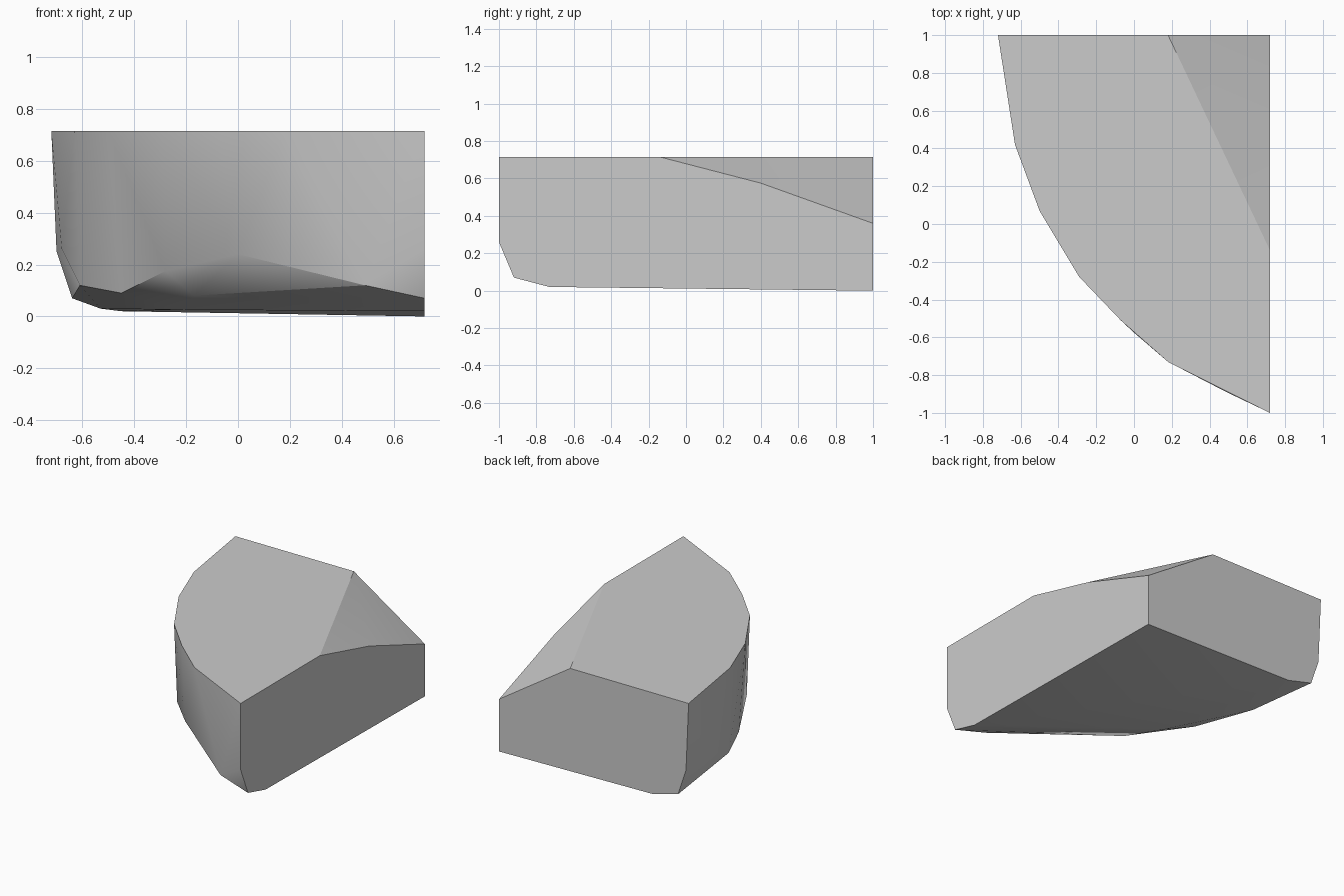
import bpy
import bmesh

# Remove the default cube
cube = bpy.data.objects.get("Cube")
if cube:
    bpy.data.objects.remove(cube, do_unlink=True)

TOP = 0.715      # height of the flat top
SIDE = 0.72      # x of the flat cut side
BACK = 1.0       # y of the flat cut back


def flat_material(name, color):
    mat = bpy.data.materials.new(name)
    mat.use_nodes = True
    mat.diffuse_color = color
    mat.node_tree.nodes["Principled BSDF"].inputs["Base Color"].default_value = color
    return mat


def hull_object(name, points, material):
    """Wrap a closed faceted block around the given corner points."""
    bm = bmesh.new()
    for point in points:
        bm.verts.new(point)
    result = bmesh.ops.convex_hull(bm, input=bm.verts[:])
    spare = set(result["geom_interior"]) | set(result["geom_unused"])
    spare = [g for g in spare if isinstance(g, bmesh.types.BMVert)]
    bmesh.ops.delete(bm, geom=spare, context="VERTS")
    # Merge coplanar triangles into clean faces
    bmesh.ops.dissolve_limit(bm, angle_limit=0.01, verts=bm.verts[:], edges=bm.edges[:])
    bmesh.ops.recalc_face_normals(bm, faces=bm.faces[:])
    mesh = bpy.data.meshes.new(name)
    bm.to_mesh(mesh)
    bm.free()
    mesh.materials.append(material)
    obj = bpy.data.objects.new(name, mesh)
    bpy.context.collection.objects.link(obj)
    return obj


# Curved rim of the flat top, ending in the sloped back corner
rim = [(-0.72, BACK), (-0.63, 0.42), (-0.5, 0.07), (-0.29, -0.28),
       (-0.07, -0.51), (0.18, -0.73), (SIDE, -BACK), (SIDE, -0.14), (0.18, BACK)]
points = [(x, y, TOP) for x, y in rim]

# Profile of the flat side: sloped back corner, then the rounded front foot
side_profile = [(0.4, 0.575), (BACK, 0.36), (BACK, 0),
                (-0.73, 0.02), (-0.92, 0.07), (-BACK, 0.26)]
points += [(SIDE, y, z) for y, z in side_profile]

# Profile of the flat back: rounded outer foot
back_profile = [(-0.7, 0.25), (-0.64, 0.07), (-0.45, 0.02)]
points += [(x, BACK, z) for x, z in back_profile]

# Middle bend of the curved wall
points += [(-0.68, 0.75, 0.26), (-0.28, -0.26, 0.175), (0, -0.575, 0.24)]

# Lower edge of the curved wall
points += [(-0.61, 0.41, 0.12), (-0.45, 0.07, 0.09),
           (-0.17, -0.3, 0.08), (0.49, -0.89, 0.12)]

# Shallow bulge of the underside
points += [(-0.53, 0.55, 0.03), (-0.25, 0, 0.026)]

stone = flat_material("stone grey", (0.6, 0.6, 0.6, 1))
block = hull_object("stone_chunk", points, stone)

# Soften the curved wall while keeping the cut edges sharp
bpy.ops.object.select_all(action="DESELECT")
block.select_set(True)
bpy.context.view_layer.objects.active = block
bpy.ops.object.shade_smooth_by_angle(angle=0.5)
